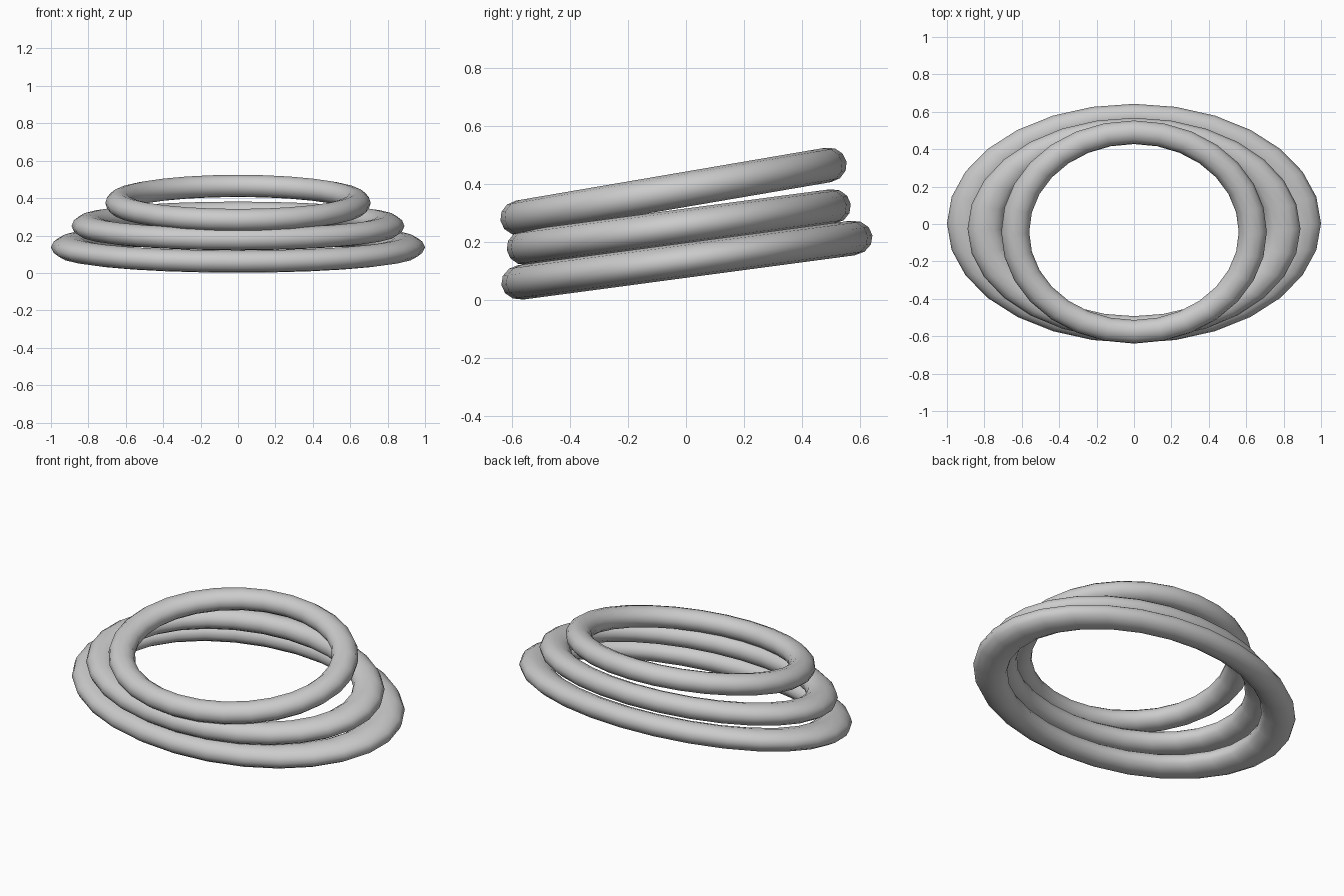
import bpy, math

if "Cube" in bpy.data.objects:
    bpy.data.objects.remove(bpy.data.objects["Cube"])

# name, outer half-width x, outer half-depth y, centre y, centre z, tilt in degrees
RINGS = [
    ("bottom_ring", 1.00, 0.645, 0.003, 0.137, 7.6),
    ("middle_ring", 0.89, 0.598, -0.025, 0.251, 7.6),
    ("top_ring", 0.71, 0.605, -0.043, 0.374, 9.7),
]
MINOR = 0.118          # tube radius relative to ring radius
HALF_HEIGHT = 0.060    # tube half-height


def ring(name, half_x, half_y, y, z, tilt):
    """A round ring squashed to an ellipse and tilted up at the back."""
    bpy.ops.mesh.primitive_torus_add(
        major_segments=28, minor_segments=12,
        major_radius=1.0, minor_radius=MINOR,
        location=(0, y, z), rotation=(math.radians(tilt), 0, 0))
    ob = bpy.context.object
    ob.name = name
    outer = 1.0 + MINOR
    ob.scale = (half_x / outer, half_y / outer, HALF_HEIGHT / MINOR)
    bpy.ops.object.transform_apply(location=False, rotation=False, scale=True)
    bpy.ops.object.shade_smooth()
    return ob


# Stack of three loose rings, widest at the bottom
for spec in RINGS:
    ring(*spec)
